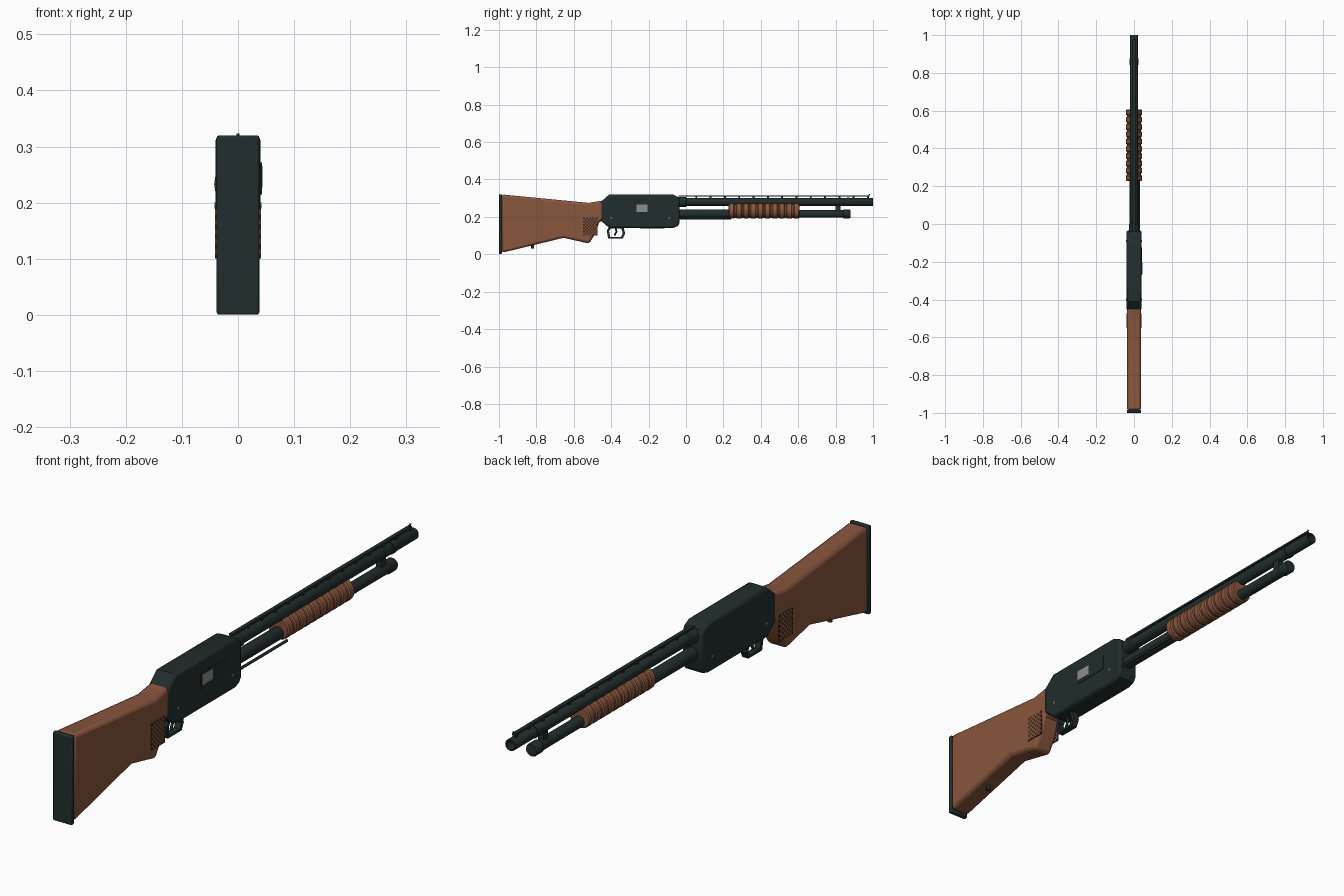
import bpy
import bmesh
import math
from mathutils import Matrix, Vector

if "Cube" in bpy.data.objects:
    bpy.data.objects.remove(bpy.data.objects["Cube"], do_unlink=True)


def material(name, rgb):
    m = bpy.data.materials.new(name)
    m.use_nodes = True
    m.diffuse_color = (*rgb, 1)
    m.node_tree.nodes["Principled BSDF"].inputs["Base Color"].default_value = (*rgb, 1)
    return m


STEEL = material("dark steel", (0.016, 0.026, 0.026))
WOOD = material("walnut wood", (0.25, 0.092, 0.047))
CHECK = material("checkered wood", (0.045, 0.02, 0.014))
SILVER = material("bright bolt", (0.27, 0.27, 0.27))


def finish(name, bm, *mats, smooth=True):
    bmesh.ops.recalc_face_normals(bm, faces=bm.faces)
    mesh = bpy.data.meshes.new(name)
    bm.to_mesh(mesh)
    bm.free()
    for m in mats:
        mesh.materials.append(m)
    ob = bpy.data.objects.new(name, mesh)
    bpy.context.collection.objects.link(ob)
    if smooth:
        bpy.ops.object.select_all(action="DESELECT")
        bpy.context.view_layer.objects.active = ob
        ob.select_set(True)
        bpy.ops.object.shade_smooth_by_angle(angle=math.radians(35))
    return ob


def prism(name, profile, half, mat, bevel=0.0, segments=2):
    """Side outline in (y, z), extruded across x and bevelled."""
    bm = bmesh.new()
    face = bm.faces.new([bm.verts.new((-half, y, z)) for y, z in profile])
    out = bmesh.ops.extrude_face_region(bm, geom=[face])["geom"]
    bmesh.ops.translate(bm, vec=(2 * half, 0, 0),
                        verts=[v for v in out if isinstance(v, bmesh.types.BMVert)])
    ob = finish(name, bm, mat)
    if bevel:
        mod = ob.modifiers.new("Bevel", "BEVEL")
        mod.width, mod.segments = bevel, segments
        mod.limit_method, mod.angle_limit = "ANGLE", math.radians(50)
    return ob


def add_box(bm, lo, hi):
    lo, hi = Vector(lo), Vector(hi)
    size = hi - lo
    bmesh.ops.create_cube(bm, size=1, matrix=Matrix.Translation((lo + hi) / 2)
                          @ Matrix.Diagonal((*size, 1)))


def box(name, lo, hi, mat):
    bm = bmesh.new()
    add_box(bm, lo, hi)
    return finish(name, bm, mat, smooth=False)


def lathe(name, profile, z, mat, x=0.0, sides=24, squash=1.0):
    """Spin (y, radius) points around a line along y."""
    bm = bmesh.new()
    rings = []
    for y, r in profile:
        angles = [math.tau * i / sides for i in range(sides)]
        rings.append([bm.verts.new((x + r * math.cos(a), y, z + squash * r * math.sin(a)))
                      for a in angles])
    for a, b in zip(rings, rings[1:]):
        for i in range(sides):
            j = (i + 1) % sides
            bm.faces.new((a[i], a[j], b[j], b[i]))
    bm.faces.new(rings[0])
    bm.faces.new(rings[-1])
    return finish(name, bm, mat)


def tube(name, points, radius, mat, cyclic=False):
    curve = bpy.data.curves.new(name, "CURVE")
    curve.dimensions = "3D"
    curve.bevel_depth, curve.bevel_resolution = radius, 2
    curve.use_fill_caps = True
    s = curve.splines.new("POLY")
    s.points.add(len(points) - 1)
    for p, co in zip(s.points, points):
        p.co = (*co, 1)
    s.use_cyclic_u = cyclic
    curve.materials.append(mat)
    ob = bpy.data.objects.new(name, curve)
    bpy.context.collection.objects.link(ob)
    return ob


# Stock and butt pad
prism("stock", [(-0.985, 0.32), (-0.52, 0.275), (-0.44, 0.288), (-0.44, 0.185),
                (-0.465, 0.17), (-0.485, 0.11), (-0.518, 0.057), (-0.565, 0.068),
                (-0.655, 0.088), (-0.985, 0.008)], 0.038, WOOD, 0.012)
prism("butt_pad", [(-1, 0.32), (-0.984, 0.32), (-0.984, 0.002), (-1, 0.0)],
      0.038, STEEL, 0.004)

# Checkered grip panels, alternating tiles
for side, label in ((1, "left"), (-1, "right")):
    bm = bmesh.new()
    bmesh.ops.create_grid(bm, x_segments=9, y_segments=11, size=0.5)
    for f in bm.faces:
        c = f.calc_center_median()
        f.material_index = (int((c.x + 0.5) * 9) + int((c.y + 0.5) * 11)) % 2
    for v in bm.verts:
        v.co = (side * 0.0385, -0.512 + v.co.x * 0.075, 0.148 + v.co.y * 0.095)
    bm.normal_update()
    panel = finish(label + "_grip_panel", bm, CHECK, WOOD, smooth=False)
    panel.modifiers.new("Thickness", "SOLIDIFY").thickness = 0.005
    panel.modifiers["Thickness"].offset = 0

# Sling stud
tube("sling_stud", [(0, -0.82, 0.055), (0, -0.82, 0.03)], 0.008, STEEL)

# Receiver
prism("receiver", [(-0.456, 0.28), (-0.41, 0.32), (-0.07, 0.32), (-0.042, 0.306),
                   (-0.034, 0.29), (-0.034, 0.168), (-0.045, 0.15), (-0.07, 0.141),
                   (-0.41, 0.141), (-0.456, 0.18)], 0.04, STEEL, 0.009)
box("ejection_cover", (0.038, -0.27, 0.215), (0.0425, -0.125, 0.272), STEEL)
box("bolt_plate", (0.040, -0.265, 0.227), (0.044, -0.205, 0.265), SILVER)
box("loading_gate", (-0.02, -0.245, 0.137), (0.02, -0.115, 0.144), STEEL)
for n, y in (("rear", -0.4), ("front", -0.09)):
    tube(n + "_receiver_pin", [(-0.0415, y, 0.195), (0.0415, y, 0.195)], 0.005, SILVER)

# Trigger and its guard
guard = [(-0.41, 0.145), (-0.421, 0.125), (-0.414, 0.086), (-0.34, 0.086),
         (-0.328, 0.11), (-0.337, 0.145)]
bm = bmesh.new()
mid_y, mid_z = -0.375, 0.115
loops = [[bm.verts.new((x, mid_y + (y - mid_y) * k, mid_z + (z - mid_z) * k))
          for y, z in guard] for x, k in ((-0.012, 1.06), (0.012, 1.06), (0.012, 0.78), (-0.012, 0.78))]
for a, b in zip(loops, loops[1:] + loops[:1]):
    for i in range(len(guard)):
        j = (i + 1) % len(guard)
        bm.faces.new((a[i], a[j], b[j], b[i]))
finish("trigger_guard", bm, STEEL, smooth=False)
tube("trigger", [(0, -0.378, 0.145), (0, -0.372, 0.122), (0, -0.382, 0.1)], 0.005, STEEL)

# Barrel with an open bore
R = 0.021
lathe("barrel", [(-0.05, 0.026), (0.0, 0.026), (0.004, R), (0.998, R), (1.0, R - 0.001),
                 (1.0, 0.016), (0.9, 0.015)], 0.28, STEEL)

# Sighting rib on posts
bm = bmesh.new()
add_box(bm, (-0.007, -0.04, 0.308), (0.007, 0.98, 0.315))
for i in range(13):
    y = 0.055 + i * 0.0765
    add_box(bm, (-0.006, y - 0.005, 0.295), (0.006, y + 0.005, 0.31))
finish("sighting_rib", bm, STEEL, smooth=False)
tube("front_sight", [(0, 0.975, 0.31), (0, 0.982, 0.322)], 0.003, STEEL)

# Magazine tube, cap and hanger
lathe("magazine_tube", [(-0.05, 0.023), (0.23, 0.023), (0.24, 0.02), (0.84, 0.02),
                        (0.842, 0.0235), (0.875, 0.0235), (0.88, 0.021)], 0.216, STEEL)
box("barrel_hanger", (-0.011, 0.8, 0.222), (0.011, 0.826, 0.275), STEEL)
lathe("barrel_band", [(0.86, 0.023), (0.875, 0.023)], 0.28, STEEL)
tube("action_bar", [(0.027, -0.05, 0.191), (0.027, 0.24, 0.191)], 0.005, STEEL)

# Ribbed sliding fore-end
ribs = 10
start, pitch = 0.228, 0.0385
profile = []
for i in range(ribs):
    y = start + i * pitch
    profile += [(y, 0.038), (y + 0.005, 0.0425), (y + 0.027, 0.0425), (y + 0.032, 0.038)]
lathe("fore_end", profile, 0.233, WOOD, sides=20)
